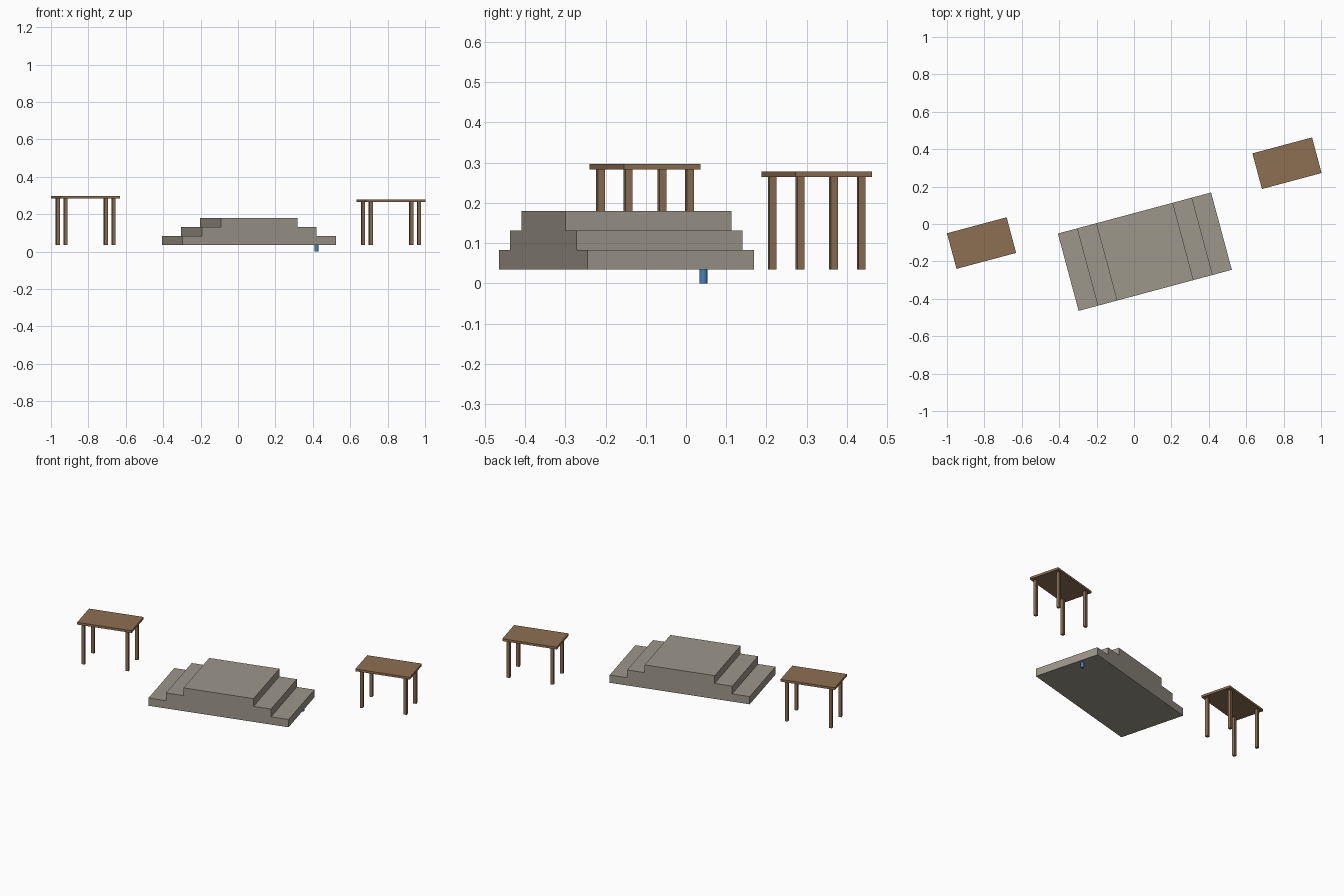
import bpy, bmesh, math
from mathutils import Matrix, Vector

if "Cube" in bpy.data.objects:
    bpy.data.objects.remove(bpy.data.objects["Cube"])

YAW = math.radians(15)
FLOOR = 0.034


def material(name, rgb):
    m = bpy.data.materials.new(name)
    m.use_nodes = True
    m.diffuse_color = (*rgb, 1)
    m.node_tree.nodes["Principled BSDF"].inputs["Base Color"].default_value = (*rgb, 1)
    return m


wood = material("brown wood", (0.27, 0.16, 0.085))
stone = material("warm grey stone", (0.34, 0.31, 0.26))
blue = material("blue paint", (0.06, 0.22, 0.5))


def finish(bm, name, mat, centre):
    """Turn a bmesh into an object placed at centre with the shared yaw."""
    bmesh.ops.recalc_face_normals(bm, faces=bm.faces)
    mesh = bpy.data.meshes.new(name)
    bm.to_mesh(mesh)
    bm.free()
    mesh.materials.append(mat)
    ob = bpy.data.objects.new(name, mesh)
    ob.location = (*centre, 0)
    ob.rotation_euler.z = YAW
    bpy.context.collection.objects.link(ob)
    return ob


def add_box(bm, pos, size):
    bmesh.ops.create_cube(bm, size=1, matrix=Matrix.Translation(pos) @ Matrix.Diagonal((*size, 1)))


def add_cylinder(bm, x, y, z0, z1, radius, sides):
    bmesh.ops.create_cone(bm, cap_ends=True, segments=sides, radius1=radius, radius2=radius,
                          depth=z1 - z0, matrix=Matrix.Translation((x, y, (z0 + z1) / 2)))


# Stepped platform: one stair profile extruded across its width
def platform(centre, length, width, tread, rise, steps):
    right = []
    for i in range(steps):
        x = length / 2 - i * tread
        right += [(x, FLOOR + i * rise), (x, FLOOR + (i + 1) * rise)]
    profile = right + [(-x, z) for x, z in reversed(right)]
    bm = bmesh.new()
    face = bm.faces.new([bm.verts.new((x, -width / 2, z)) for x, z in profile])
    out = bmesh.ops.extrude_face_region(bm, geom=[face])
    moved = [g for g in out["geom"] if isinstance(g, bmesh.types.BMVert)]
    bmesh.ops.translate(bm, verts=moved, vec=Vector((0, width, 0)))
    finish(bm, "stepped_platform", stone, centre)


# Table: thin top on four legs
def table(prefix, centre, top):
    thick = 0.014
    bm = bmesh.new()
    add_box(bm, (0, 0, top - thick / 2), (0.33, 0.197, thick))
    finish(bm, prefix + "_table_top", wood, centre)
    bm = bmesh.new()
    height = top - thick - FLOOR
    for sx in (-1, 1):
        for sy in (-1, 1):
            add_box(bm, (sx * 0.133, sy * 0.079, FLOOR + height / 2), (0.018, 0.018, height))
    finish(bm, prefix + "_table_legs", wood, centre)


platform((0.058, -0.148), 0.848, 0.428, 0.106, 0.0487, 3)
table("right", (-0.815, -0.102), 0.297)
table("left", (0.818, 0.325), 0.278)

# Small peg under the platform
bm = bmesh.new()
add_cylinder(bm, 0, 0, 0, FLOOR, 0.01, 16)
peg = finish(bm, "peg", blue, (0.42, 0.043))
for p in peg.data.polygons:
    p.use_smooth = len(p.vertices) == 4
